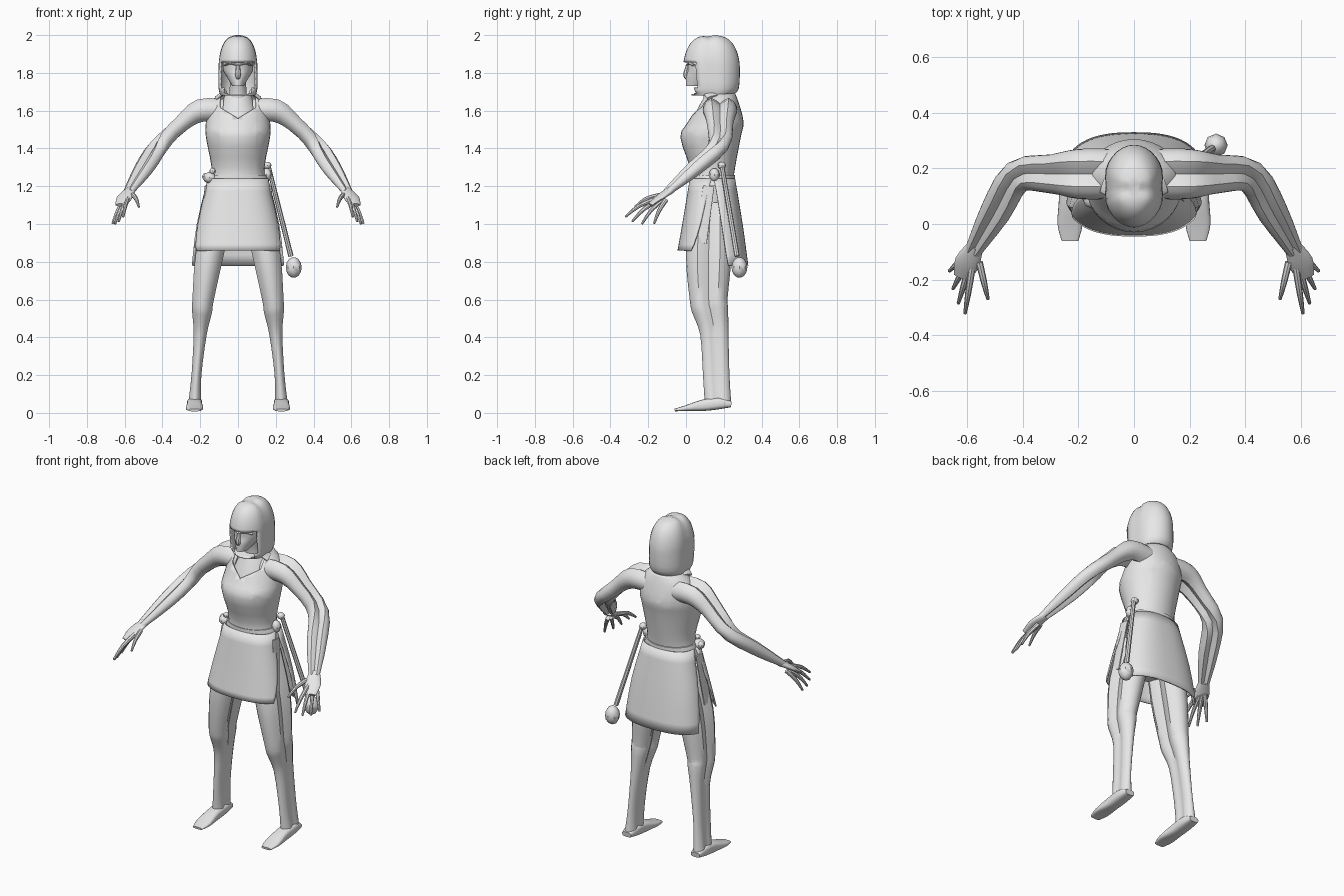
import bpy, bmesh, math
from mathutils import Vector

if "Cube" in bpy.data.objects:
    bpy.data.objects.remove(bpy.data.objects["Cube"])

color = (.8, .8, .8, 1)
grey = bpy.data.materials.new("light grey")
grey.use_nodes = True
grey.diffuse_color = color
grey.node_tree.nodes["Principled BSDF"].inputs["Base Color"].default_value = color
parts = []
X, Y, Z = Vector((1, 0, 0)), Vector((0, 1, 0)), Vector((0, 0, 1))


def spline(rows, steps=3):
    """Pass a smooth curve through a few rows of numbers."""
    rows = [Vector(row) for row in rows]
    last = len(rows) - 1
    result = []
    for i in range(last):
        here, there = rows[i], rows[i + 1]
        leave = (there - rows[max(i - 1, 0)]) / 2
        arrive = (rows[min(i + 2, last)] - here) / 2
        for k in range(steps):
            t = k / steps
            blend = t * t * (3 - 2 * t)
            result.append(here * (1 - blend) + there * blend
                          + leave * (t * (1 - t) ** 2) - arrive * (t * t * (1 - t)))
    return result + [rows[last]]


def section(center, u, v, groove=0, power=2, sides=24, middle=0, half=math.pi):
    """Superellipse ring or arc, pinched at the sides into a front and a back lobe."""
    points = []
    for i in range(sides if half == math.pi else sides + 1):
        angle = middle - half + 2 * half * i / sides
        co, si = math.cos(angle), math.sin(angle)
        pinch = 1 - groove * max(0, 1 - 2 * abs(co))
        co = math.copysign(abs(co) ** (2 / power), co)
        si = math.copysign(abs(si) ** (2 / power), si)
        points.append(center + u * co + v * si * pinch)
    return points


def loft(name, rings, closed=True, caps=True, mirror=False, thickness=0, edit=None):
    """Skin a list of rings into one object."""
    bm = bmesh.new()
    rows = [[bm.verts.new(point) for point in ring] for ring in rings]
    count = len(rows[0])
    for low, high in zip(rows, rows[1:]):
        for i in range(count if closed else count - 1):
            j = (i + 1) % count
            bm.faces.new((low[i], low[j], high[j], high[i]))
    if closed and caps:
        bm.faces.new(rows[0])
        bm.faces.new(rows[-1])
    bmesh.ops.recalc_face_normals(bm, faces=bm.faces)
    if edit:
        edit(bm)
    mesh = bpy.data.meshes.new(name)
    bm.to_mesh(mesh)
    bm.free()
    mesh.materials.append(grey)
    ob = bpy.data.objects.new(name, mesh)
    bpy.context.collection.objects.link(ob)
    if thickness:
        ob.modifiers.new("thickness", "SOLIDIFY").thickness = thickness
    if mirror:
        ob.modifiers.new("mirror", "MIRROR")
    parts.append(ob)


def body(name, rows, groove=0, power=2, middle=0, arc=None, **options):
    """Upright loft through rows of (height, half width, front y, back y)."""
    rings = []
    rows = spline(rows)
    for k, (z, width, front, back) in enumerate(rows):
        half = math.pi
        if arc:
            half = math.radians(arc[0] + (arc[1] - arc[0]) * k / (len(rows) - 1))
        center = Vector((0, (front + back) / 2, z))
        rings.append(section(center, Y * (back - front) / 2, X * width,
                             groove, power, 32, middle, half))
    loft(name, rings, closed=not arc, **options)


def tube(name, path, hint=None, groove=0, power=2, sides=24, **options):
    """Limb through rows of (x, y, z, lobe half width, other half width)."""
    path = spline(path)
    points = [Vector(row[:3]) for row in path]
    rings = []
    for i, row in enumerate(path):
        along = (points[min(i + 1, len(points) - 1)] - points[max(i - 1, 0)]).normalized()
        u = along.cross(Z)
        if hint:
            u = hint - along * hint.dot(along)
        u.normalize()
        rings.append(section(points[i], u * row[3], along.cross(u) * row[4], groove, power, sides))
    loft(name, rings, **options)


def ball(name, center, radius, height):
    """Low-poly ball of stacked rings."""
    rings = []
    for k in range(-3, 4):
        tilt = k * math.pi / 7
        reach = radius * math.cos(tilt)
        rings.append(section(Vector(center) + Z * height * math.sin(tilt), Y * reach, X * reach, sides=8))
    loft(name, rings)


def beyond_neckline(face):
    x, y, z = face.calc_center_median()
    return y < .14 and abs(x) < .095 and z > 1.56 + .6 * abs(x)


def cut_neckline(bm):
    for side in (-1, 1):
        for point, normal in ((Z * 1.56, Z - X * side * .6), (X * side * .095, X)):
            bmesh.ops.bisect_plane(bm, geom=bm.verts[:] + bm.edges[:] + bm.faces[:],
                                   plane_co=point, plane_no=normal)
    bmesh.ops.delete(bm, geom=[f for f in bm.faces if beyond_neckline(f)], context="FACES")


def open_face(bm):
    gone = []
    for face in bm.faces:
        x, y, z = face.calc_center_median()
        if z < 1.86 and y < .05:
            gone.append(face)
    bmesh.ops.delete(bm, geom=gone, context="FACES")
    # Dent over the crown between the two lobes
    for vert in bm.verts:
        if vert.co.z > 1.9:
            vert.co.z -= .01 * max(0, 1 - abs(vert.co.y - .12) / .03)


# Trunk and sleeveless vest
body("trunk", [(.93, .13, .05, .23), (1.2, .13, .04, .24), (1.46, .15, 0, .28), (1.68, .07, .1, .24)])
body("vest", [(1.22, .15, .02, .25), (1.3, .14, .02, .26), (1.46, .17, -.03, .29),
              (1.54, .17, .01, .305), (1.64, .15, .07, .28), (1.69, .09, .1, .26)],
     caps=False, thickness=.006, edit=cut_neckline)

# Waist band, two skirt panels and the strips between them
body("waist_band", [(1.2, .17, .02, .26), (1.26, .15, .02, .26)])
body("front_skirt", [(1.24, .16, .02, .25), (1, .22, -.02, .27), (.86, .25, -.045, .28)],
     power=2.5, middle=math.pi, arc=(90, 60), thickness=.008)
body("back_skirt", [(1.24, .16, .02, .26), (1, .22, .02, .3), (.78, .25, .02, .33)],
     power=2.5, arc=(88, 76), thickness=.008)
tube("side_strip", [(.17, .12, 1.2, .03, .006), (.2, .08, .9, .03, .006)],
     hint=Y, power=4, mirror=True)

# Legs and feet
tube("leg", [(.09, .13, 1.1, .1, .08), (.15, .12, .84, .12, .085), (.185, .12, .6, .1, .065),
             (.19, .13, .54, .095, .06), (.2, .15, .42, .075, .04), (.22, .16, .2, .07, .03),
             (.23, .17, .04, .07, .04)],
     hint=Y, groove=.4, mirror=True)
tube("foot", [(.23, .24, .045, .03, .015), (.23, .18, .05, .04, .03), (.23, .09, .04, .04, .03),
              (.23, 0, .025, .045, .015), (.23, -.06, .015, .03, .007)],
     hint=X, power=3, mirror=True)

# Arms and palms
tube("arm", [(.08, .18, 1.6, .09, .07), (.2, .18, 1.6, .09, .07), (.3, .18, 1.53, .07, .05),
             (.42, .17, 1.41, .06, .045), (.5, .04, 1.29, .055, .04), (.58, -.1, 1.17, .03, .02)],
     groove=.55, mirror=True)
tube("palm", [(.57, -.08, 1.18, .03, .02), (.6, -.14, 1.14, .045, .015), (.62, -.19, 1.1, .03, .01)],
     mirror=True)


# Fingers fanned out from the wrist
def finger(name, tip):
    wrist = Vector((.57, -.08, 1.18))
    path = []
    for share, lift, radius in ((.3, 0, .013), (.7, .015, .011), (1, 0, .006)):
        path.append((*(wrist + tip * share + Z * lift), radius, radius))
    tube(name, path, sides=8, mirror=True)


finger("thumb", Vector((-.045, -.19, -.09)))
for i, name in enumerate(("index_finger", "middle_finger", "ring_finger", "little_finger")):
    spread = math.radians(22 + 16 * i)
    drop = math.sin(spread + math.pi / 6)
    finger(name, Vector((.1 * math.sin(spread), -.26 * math.cos(spread), -.18 * drop)))

# Neck, head and face
body("neck", [(1.6, .07, .09, .25), (1.7, .05, .09, .22), (1.8, .05, .06, .21)], groove=.15)
body("head", [(1.73, .03, 0, .1), (1.78, .06, 0, .2), (1.82, .08, .01, .23), (1.9, .08, 0, .25)])
tube("nose", [(0, .01, 1.84, .01, .01), (0, 0, 1.79, .015, .015), (0, .01, 1.77, .01, .01)],
     hint=X, sides=8)
tube("brow", [(0, .008, 1.84, .01, .005), (.04, .02, 1.85, .01, .005), (.07, .04, 1.84, .01, .005)],
     sides=8, mirror=True)

# Bobbed hair with a domed crown and a fringe
hair = [(1.68, .1, .03, .25), (1.72, .112, 0, .28)]
for step in range(6):
    rise = math.radians(17 * step)
    shrink = math.cos(rise) ** .7
    hair.append((1.82 + .18 * math.sin(rise), .112 * shrink, .135 - .15 * shrink, .135 + .15 * shrink))
body("hair", hair, groove=.1, thickness=.008, edit=open_face)

# Collar tabs
tube("collar_tab", [(.07, .12, 1.7, .03, .01), (.11, .14, 1.67, .03, .01)], hint=Y, power=3, mirror=True)

# Club hanging at the left hip
tube("club_handle", [(.16, .19, 1.31, .012, .012), (.28, .27, .83, .014, .014)], hint=X, sides=8)
ball("club_head", (.295, .283, .77), .042, .055)
ball("club_pommel", (.155, .19, 1.31), .022, .02)

# Small pouches on the belt
ball("right_pouch", (-.15, .09, 1.245), .035, .03)
ball("right_pouch_knob", (-.135, .08, 1.28), .016, .016)
ball("right_pouch_toggle", (-.17, .1, 1.25), .02, .02)
ball("left_pouch", (.15, .15, 1.26), .028, .036)

# Smooth shading with sharp creases kept
bpy.ops.object.select_all(action="DESELECT")
for ob in parts:
    ob.select_set(True)
bpy.context.view_layer.objects.active = parts[0]
bpy.ops.object.shade_smooth_by_angle(angle=math.radians(40))
